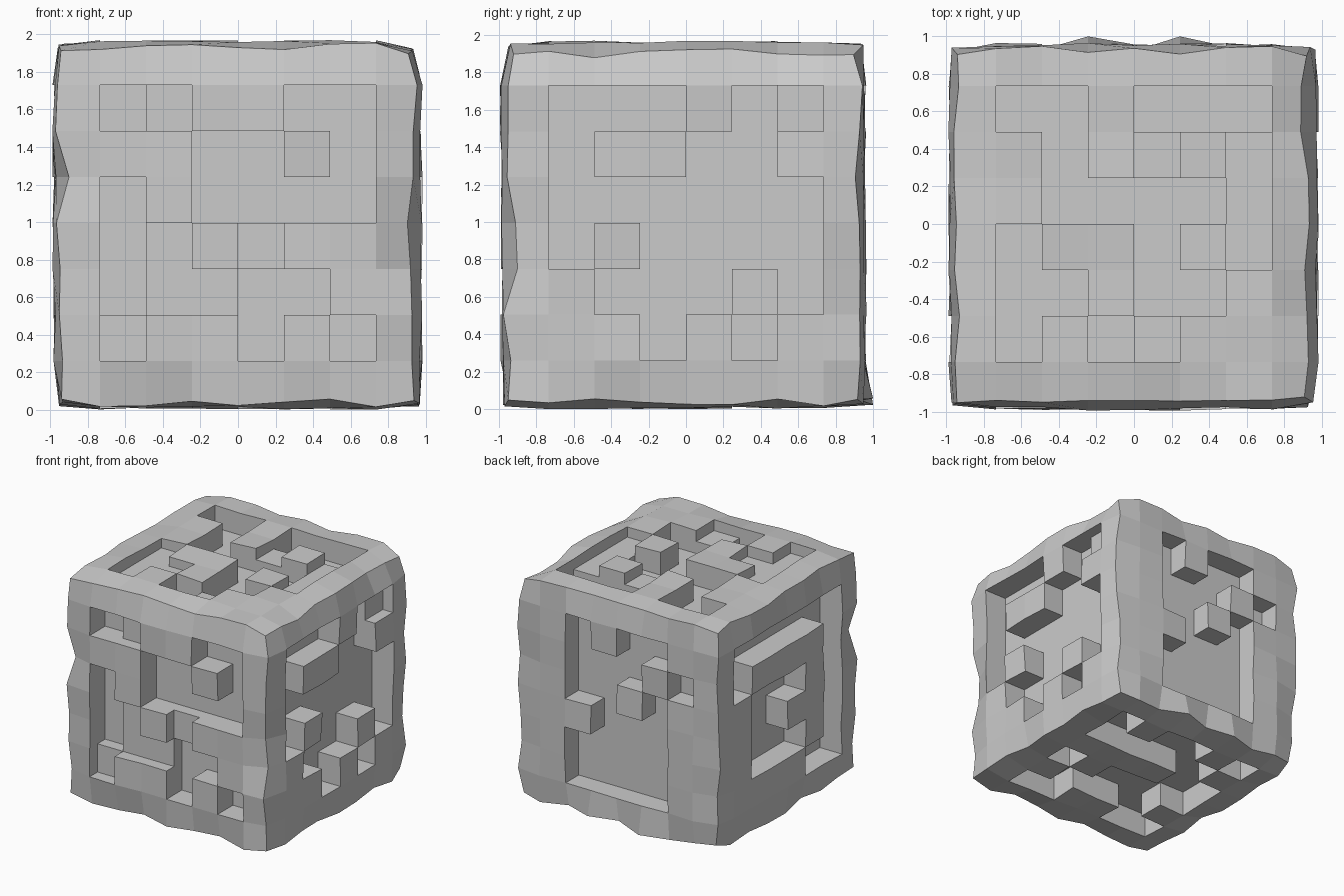
import bpy, bmesh, random
from mathutils import Vector

random.seed(4)
cube = bpy.data.objects.get("Cube")
if cube:
    bpy.data.objects.remove(cube, do_unlink=True)

HALF, CELL, DEPTH = 0.98, 0.245, 0.21
X, Y, Z = Vector((1, 0, 0)), Vector((0, 1, 0)), Vector((0, 0, 1))

# Each side: outward normal, rightward axis, downward axis,
# 6x6 carving ('#' is flush, '-' is cut half way, '.' is cut fully)
SIDES = [
    (-Y, X, -Z, ".-##.. ##..#. .#.... .-#-## .--..# -##.#."),
    (X, Y, -Z, "...#.- .##..# ...... .#.... #...#. ##.#.#"),
    (Z, X, -Y, "..#... #.#-#- #....- -##.#- --#..# -#.-##"),
    (Y, -X, -Z, "#.#..# #...#. #..#.# ##...# #....# #....#"),
    (-X, -Y, -Z, "...... .####. #...#. #..##. #...#. ####.."),
    (-Z, X, Y, "..##.. #....# ....#. ..#### #..... .#..#."),
]

# Gridded stone block
bm = bmesh.new()
bmesh.ops.create_cube(bm, size=2 * HALF)
bmesh.ops.subdivide_edges(bm, edges=bm.edges[:], cuts=7, use_grid_fill=True)


def carve(side, level, marks):
    """Push the marked cells lying at one level half the depth further in."""
    normal, right, down, pattern = side
    rows = pattern.split()
    bm.normal_update()
    cut = []
    for f in bm.faces:
        c = f.calc_center_median()
        if f.normal.dot(normal) < 0.9 or abs(c.dot(normal) - level) > 0.01:
            continue
        col = int(c.dot(right) / CELL + 4) - 1
        row = int(c.dot(down) / CELL + 4) - 1
        if 0 <= col < 6 and 0 <= row < 6 and rows[row][col] in marks:
            cut.append(f)
    geom = bmesh.ops.extrude_face_region(bm, geom=cut)["geom"]
    verts = [g for g in geom if isinstance(g, bmesh.types.BMVert)]
    bmesh.ops.translate(bm, verts=verts, vec=-normal * DEPTH / 2)
    bmesh.ops.delete(bm, geom=[f for f in cut if f.is_valid], context="FACES")


# Carve the recesses in two steps, leaving raised blocks
for side in SIDES:
    carve(side, HALF, "-.")
    carve(side, HALF - DEPTH / 2, ".")

# Weather the outer surface: rounded edges, worn corners, gentle lumps
REACH = [(0.98, 0.975), (0.985, 0.955), (0.985, 0.965)]
WEAR = {1: (-0.01, 0.01), 2: (0.005, 0.05), 3: (0.03, 0.07)}
for v in bm.verts:
    on = [i for i in range(3) if abs(v.co[i]) > HALF - 0.01]
    for i in on:
        positive = v.co[i] > 0
        reach = REACH[i][positive] - random.uniform(*WEAR[len(on)])
        v.co[i] = reach if positive else -reach

# Chips knocked out of the rim
for spot in [(1, -1, -0.12), (1, -0.37, 1), (1, 0.6, 1), (-1, -1, 0.25)]:
    spot = Vector(spot) * HALF
    for v in bm.verts:
        edge = sum(abs(c) > 0.85 for c in v.co) == 2
        if edge and (v.co - spot).length < 0.19:
            for i in range(3):
                if abs(v.co[i]) > 0.85:
                    v.co[i] *= 0.96

# Spurs along the lower back edge
for v in bm.verts:
    if v.co.y > 0.88 and v.co.z < -0.88 and abs(abs(v.co.x) - CELL) < 0.05:
        v.co.y = 1.0

# Stand on the ground
bmesh.ops.translate(bm, verts=bm.verts[:], vec=-Z * min(v.co.z for v in bm.verts))
bmesh.ops.recalc_face_normals(bm, faces=bm.faces[:])

mesh = bpy.data.meshes.new("carved_stone_block")
bm.to_mesh(mesh)
bm.free()
block = bpy.data.objects.new("carved_stone_block", mesh)
bpy.context.collection.objects.link(block)

# Plain grey stone
grey = bpy.data.materials.new("stone_grey")
grey.use_nodes = True
colour = (0.6, 0.6, 0.6, 1)
grey.diffuse_color = colour
grey.node_tree.nodes["Principled BSDF"].inputs["Base Color"].default_value = colour
mesh.materials.append(grey)
